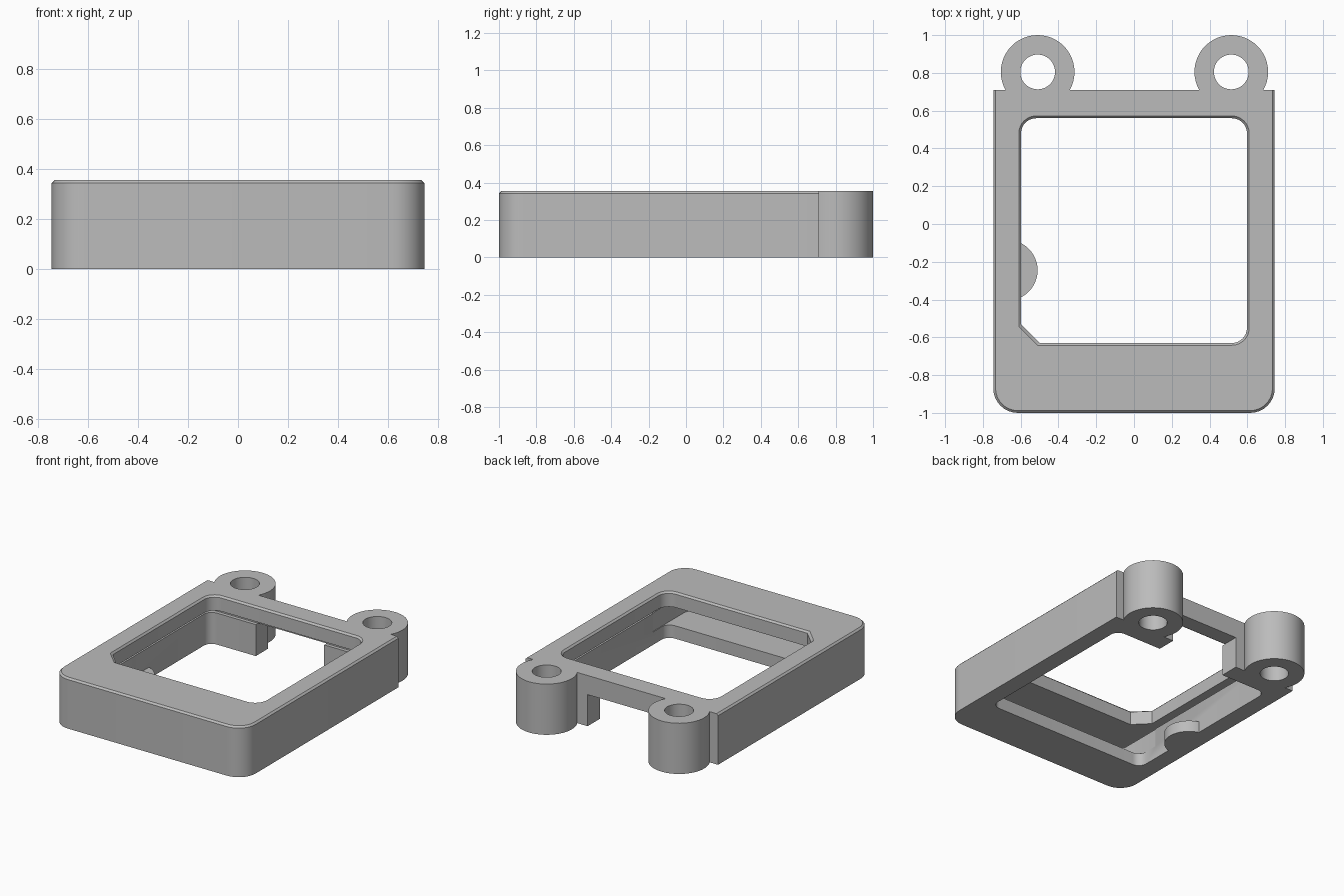
import bpy, bmesh, math

if "Cube" in bpy.data.objects:
    bpy.data.objects.remove(bpy.data.objects["Cube"], do_unlink=True)

grey = bpy.data.materials.new("plain grey")
grey.use_nodes = True
grey.diffuse_color = (0.5, 0.5, 0.5, 1)
grey.node_tree.nodes["Principled BSDF"].inputs["Base Color"].default_value = (0.5, 0.5, 0.5, 1)


def outline(x0, x1, y0, y1, radii, steps=(8, 8, 8, 8)):
    """Rectangle with a rounded, cut or sharp corner, from front right counter-clockwise."""
    points = []
    corners = [(x0, y0, 1, 1), (x1, y0, -1, 1), (x1, y1, -1, -1), (x0, y1, 1, -1)]
    for i, (x, y, sx, sy) in enumerate(corners):
        r = radii[i]
        if r == 0:
            points.append((x, y))
            continue
        for k in range(steps[i] + 1):
            a = math.pi + (i + k / steps[i]) * math.pi / 2
            points.append((x + sx * r + r * math.cos(a), y + sy * r + r * math.sin(a)))
    return points


def circle(x, y, r, n=48):
    return [(x + r * math.cos(k * math.tau / n), y + r * math.sin(k * math.tau / n)) for k in range(n)]


def loft(name, levels):
    """Closed solid through matching outlines given as (height, points)."""
    bm = bmesh.new()
    rings = [[bm.verts.new((x, y, z)) for x, y in pts] for z, pts in levels]
    n = len(rings[0])
    bm.faces.new(rings[0][::-1])
    bm.faces.new(rings[-1])
    for low, high in zip(rings, rings[1:]):
        for i in range(n):
            j = (i + 1) % n
            bm.faces.new((low[i], low[j], high[j], high[i]))
    bmesh.ops.recalc_face_normals(bm, faces=bm.faces)
    mesh = bpy.data.meshes.new(name)
    bm.to_mesh(mesh)
    bm.free()
    obj = bpy.data.objects.new(name, mesh)
    mesh.materials.append(grey)
    bpy.context.collection.objects.link(obj)
    return obj


def combine(target, tool, operation):
    mod = target.modifiers.new(tool.name, "BOOLEAN")
    mod.operation, mod.object, mod.solver = operation, tool, "EXACT"
    bpy.context.view_layer.objects.active = target
    bpy.ops.object.modifier_apply(modifier=mod.name)
    bpy.data.objects.remove(tool, do_unlink=True)


H = 0.355
CEILING = 0.25


# Outer block with a small chamfer along the top of the front and sides
def shell(inset):
    r = 0.13 - inset
    return outline(-0.745 + inset, 0.745 - inset, -1 + inset, 0.71, (r, r, 0, 0))


frame = loft("frame", [(0, shell(0)), (H - 0.012, shell(0)), (H, shell(0.012))])


# Window through the top, one corner cut straight, with a bevelled rim
def window(grow):
    r = 0.08 + grow
    return outline(-0.598 - grow, 0.598 + grow, -0.63 - grow, 0.56 + grow,
                   (0.1, r, r, r), (1, 8, 8, 8))


combine(frame, loft("window", [(0.2, window(0)), (H - 0.012, window(0)),
                               (H, window(0.012)), (H + 0.1, window(0.012))]), "DIFFERENCE")

# Opening from below, thin slot around it, and deep pocket behind the front lip
cavities = [
    ("opening", -0.1, CEILING - 0.005, (-0.625, 0.625, -0.685, 0.575), 0.06),
    ("slot", 0.22, CEILING, (-0.67, 0.67, -0.9, 0.6), 0.04),
    ("front_pocket", 0.09, CEILING - 0.002, (-0.63, 0.63, -0.92, -0.5), 0.04),
    ("back_gap", -0.1, 0.221, (-0.265, 0.265, 0.45, 0.8), 0),
]
for name, z0, z1, box, r in cavities:
    pts = outline(*box, (r,) * 4)
    combine(frame, loft(name, [(z0, pts), (z1, pts)]), "DIFFERENCE")

# Mounting lugs at the back
for x in (-0.51, 0.515):
    ring = circle(x, 0.805, 0.195)
    combine(frame, loft("lug", [(0, ring), (H, ring)]), "UNION")
    hole = circle(x, 0.805, 0.092)
    combine(frame, loft("lug_hole", [(-0.1, hole), (H + 0.1, hole)]), "DIFFERENCE")

# Half-round tab on the right inner wall
arc = [(-0.67 + 0.16 * math.cos(a), -0.245 + 0.16 * math.sin(a))
       for a in [math.pi * (k / 24 - 0.5) for k in range(25)]]
tab = loft("half_round_tab", [(0, arc), (0.08, arc)])

for obj in (frame, tab):
    bpy.ops.object.select_all(action="DESELECT")
    obj.select_set(True)
    bpy.context.view_layer.objects.active = obj
    bpy.ops.object.shade_smooth_by_angle(angle=math.radians(30))
